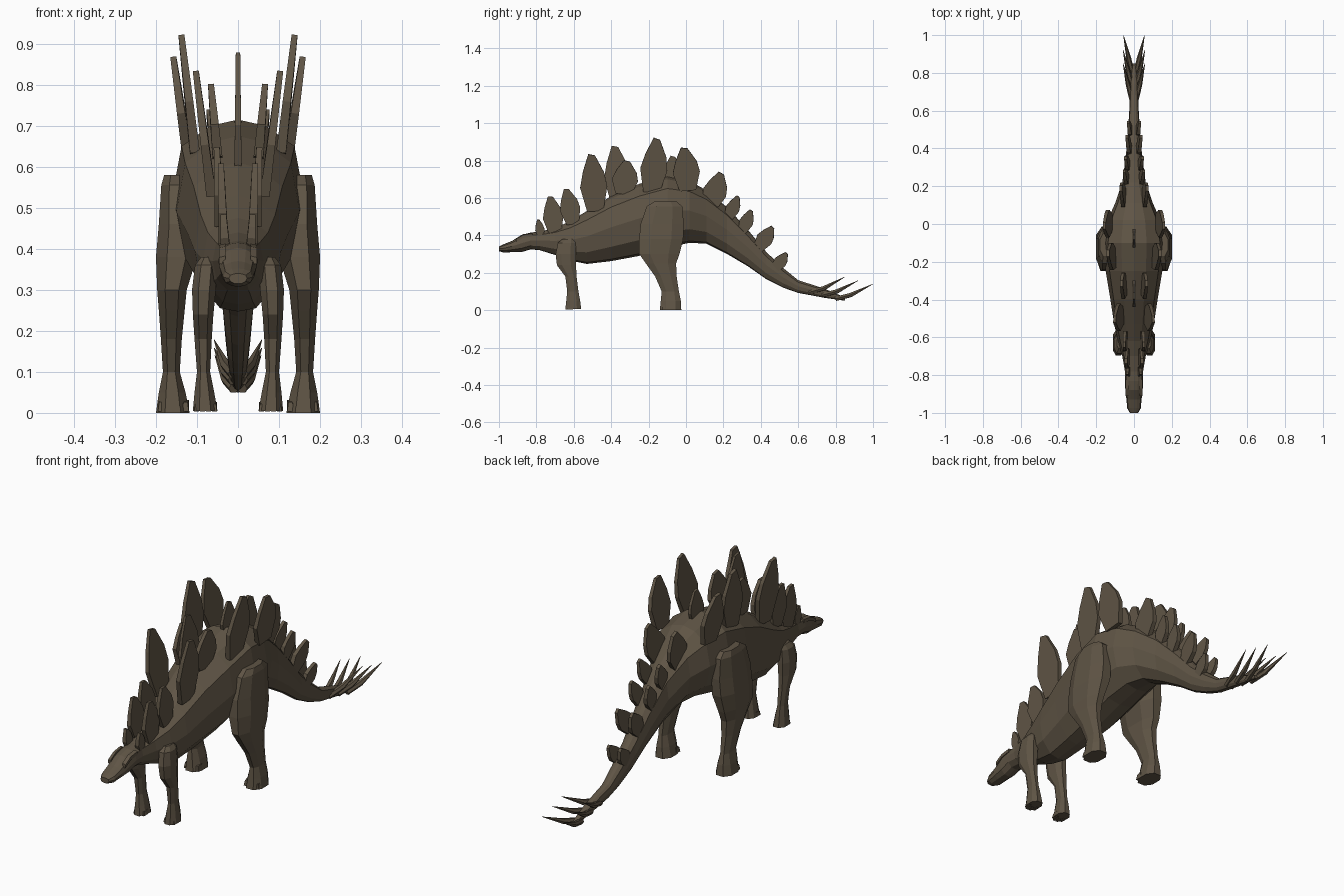
import bpy, bmesh, math
from mathutils import Vector

hide = bpy.data.materials.new("brown_hide")
hide.diffuse_color = (0.115, 0.09, 0.06, 1)


def finish(name, bm, mirror=False):
    bmesh.ops.recalc_face_normals(bm, faces=bm.faces)
    me = bpy.data.meshes.new(name)
    bm.to_mesh(me)
    bm.free()
    ob = bpy.data.objects.new(name, me)
    bpy.context.collection.objects.link(ob)
    me.materials.append(hide)
    if mirror:
        mod = ob.modifiers.new("mirror", 'MIRROR')
        mod.use_mirror_merge = False
    return ob


def loft(bm, rings):
    """Skin a list of equal-length point rings and cap both ends."""
    vs = [[bm.verts.new(p) for p in r] for r in rings]
    n = len(vs[0])
    for a, b in zip(vs, vs[1:]):
        for i in range(n):
            j = (i + 1) % n
            bm.faces.new((a[i], a[j], b[j], b[i]))
    bm.faces.new(vs[0])
    bm.faces.new(vs[-1])


# Body, neck, head and tail in one skin
half = [(0, 1), (.42, .96), (.86, .83), (1, .52), (.85, .22), (.42, .03)]
section = half + [(0, 0)] + [(-u, v) for u, v in half[:0:-1]]


def body_ring(y, top, bot, w):
    return [(u * w, y, bot + v * (top - bot)) for u, v in section]


stations = [  # y, top, bottom, half width
    (-1.0, .34, .315, .022), (-.975, .352, .308, .036), (-.93, .37, .31, .04),
    (-.88, .402, .31, .046), (-.83, .415, .325, .048), (-.78, .42, .32, .048),
    (-.70, .44, .295, .062), (-.62, .475, .265, .085), (-.53, .53, .247, .105),
    (-.40, .61, .262, .125), (-.25, .675, .29, .15), (-.10, .715, .335, .16),
    (.02, .69, .36, .14), (.11, .64, .355, .10), (.22, .55, .30, .062),
    (.33, .43, .235, .047), (.43, .31, .165, .036), (.52, .225, .12, .03),
    (.60, .16, .092, .025), (.74, .115, .066, .02), (.85, .068, .05, .009)]
bm = bmesh.new()
loft(bm, [body_ring(*s) for s in stations])
finish("body", bm)

# Brows and eyes
bm = bmesh.new()
loft(bm, [[(.03, y, z + .008), (.046, y, z + .004), (.046, y, z - .012), (.03, y, z - .012)]
          for y, z in ((-.91, .375), (-.87, .398), (-.82, .405))])
finish("brow", bm, True)


# Legs: horizontal eight-sided rings
def leg_ring(z, y0, y1, x0, x1):
    k = .27
    dx, dy = (x1 - x0) * k, (y1 - y0) * k
    return [(x0 + dx, y0, z), (x1 - dx, y0, z), (x1, y0 + dy, z), (x1, y1 - dy, z),
            (x1 - dx, y1, z), (x0 + dx, y1, z), (x0, y1 - dy, z), (x0, y0 + dy, z)]


def leg(name, rings, toe_y, x0, x1, h):
    bm = bmesh.new()
    loft(bm, [leg_ring(*r) for r in rings])
    finish(name, bm, True)
    # toes along the front of the foot
    bm = bmesh.new()
    n, step = 4, (x1 - x0) / 4
    for i in range(n):
        c = x0 + step * (i + .5)
        back = .012 * abs(i - 1.5)
        w = step * .42
        y = toe_y + back
        loft(bm, [[(c - w, y, 0.003), (c + w, y, 0.003), (c + w * .6, y + .004, h), (c - w * .6, y + .004, h)],
                  [(c - w, y + .03, 0.003), (c + w, y + .03, 0.003),
                   (c + w, y + .03, h * 1.2), (c - w, y + .03, h * 1.2)]])
    finish(name + "_toes", bm, True)


leg("back_leg", [
    (.58, -.17, -.05, .12, .18), (.555, -.21, -.02, .115, .187), (.46, -.243, -.012, .10, .193),
    (.38, -.25, -.015, .10, .20), (.30, -.25, -.035, .125, .197), (.25, -.215, -.053, .13, .193),
    (.18, -.165, -.05, .137, .188), (.10, -.13, -.038, .142, .183),
    (.05, -.135, -.028, .128, .193), (0, -.14, -.025, .118, .20)], -.146, .118, .197, .026)
leg("front_leg", [
    (.38, -.66, -.595, .06, .09), (.36, -.685, -.59, .05, .105), (.30, -.697, -.588, .054, .112),
    (.24, -.69, -.588, .06, .11), (.18, -.645, -.585, .064, .106), (.10, -.635, -.575, .068, .10),
    (.05, -.64, -.566, .058, .106), (.005, -.645, -.56, .05, .11)], -.651, .05, .108, .022)


# Back plates: (side, height, thickness) outline swept from base to tip
outline = [(-.3, 0), (-.5, .42), (-.36, .7), (-.12, 1), (.12, .97), (.42, .66), (.5, .42), (.3, 0)]


def plate(bm, base, tip, width, thick=.024):
    base, tip = Vector(base), Vector(tip)
    axis = tip - base
    side = Vector((1, 0, 0)).cross(axis).normalized() * -width
    nrm = axis.cross(side).normalized()
    rings = []
    for sgn in (-1, 1):
        rings.append([base + axis * t + side * s + nrm * sgn * thick * (.5 - .2 * t) for s, t in outline])
    loft(bm, rings)


paired = [  # base, tip, width
    ((.03, -.775, .39), (.036, -.79, .485), .05),
    ((.035, -.70, .41), (.042, -.725, .61), .11),
    ((.045, -.605, .46), (.052, -.64, .65), .11),
    ((.065, -.485, .53), (.103, -.505, .835), .145),
    ((.05, -.335, .62), (.066, -.315, .80), .14),
    ((.105, -.185, .63), (.138, -.155, .92), .145),
    ((.125, .01, .64), (.158, -.01, .87), .145),
    ((.05, .125, .55), (.07, .19, .735), .13),
    ((.035, .225, .49), (.052, .28, .61), .075),
    ((.03, .30, .42), (.045, .35, .535), .075),
    ((.022, .385, .33), (.038, .465, .445), .09),
    ((.018, .475, .22), (.03, .54, .305), .07)]
bm = bmesh.new()
for p in paired:
    plate(bm, *p)
finish("paired_plates", bm, True)

bm = bmesh.new()
plate(bm, (0, -.36, .58), (0, -.38, .88), .14, .018)
plate(bm, (0, -.08, .66), (0, -.07, .825), .10, .018)
finish("centre_plates", bm)

# Tail spikes
bm = bmesh.new()
for a, b in (((.012, .66, .095), (.058, .85, .178)), ((.012, .73, .08), (.058, .92, .158)),
             ((.01, .80, .06), (.056, 1.0, .14))):
    a, b = Vector(a), Vector(b)
    q = (b - a).to_track_quat('Z', 'Y')
    rings = []
    for t, r in ((0, .013), (.4, .013), (1, .001)):
        c = a.lerp(b, t) - Vector((0, 0, .012 * math.sin(t * math.pi)))
        rings.append([c + q @ Vector((r * math.cos(k * math.tau / 6), r * math.sin(k * math.tau / 6), 0))
                      for k in range(6)])
    loft(bm, rings)
finish("tail_spikes", bm, True)
